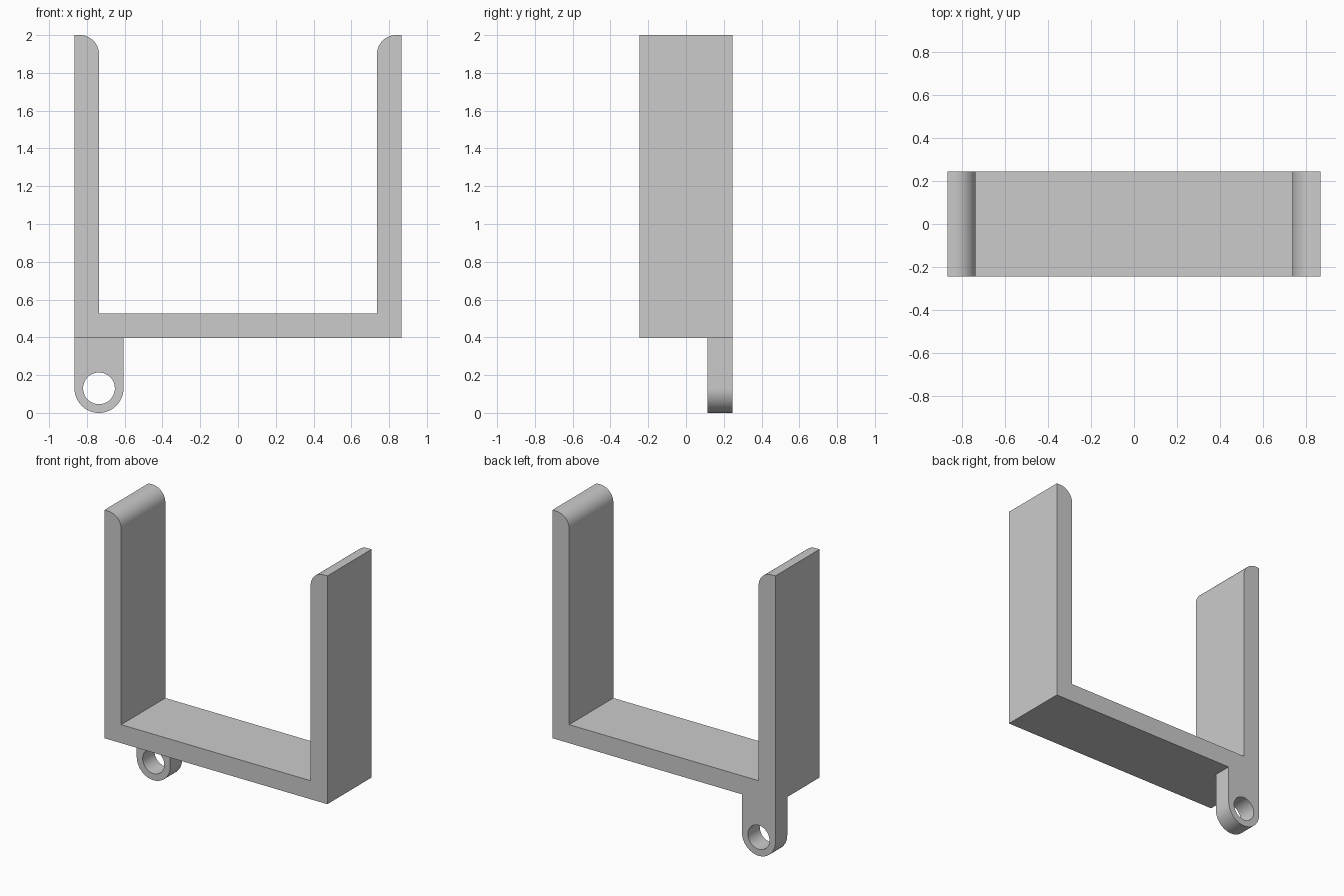
import bpy
from math import cos, sin, pi, radians

cube = bpy.data.objects.get("Cube")
if cube:
    bpy.data.objects.remove(cube, do_unlink=True)

grey = bpy.data.materials.new("plain grey")
grey.use_nodes = True
colour = (0.6, 0.6, 0.6, 1)
grey.diffuse_color = colour
grey.node_tree.nodes["Principled BSDF"].inputs["Base Color"].default_value = colour

HALF_WIDTH, HALF_DEPTH = 0.866, 0.245
BASE, TOP, WALL = 0.397, 2.0, 0.13
ROUND = 0.1
LUG_R, HOLE_R, LUG_DEPTH = 0.13, 0.084, 0.132


def arc(cx, cz, r, start, end, steps):
    """Points on an arc, angles in degrees."""
    angles = [radians(start + (end - start) * i / steps) for i in range(steps + 1)]
    return [(cx + r * cos(a), cz + r * sin(a)) for a in angles]


def extruded(name, loops, y_front, y_back):
    """Solid from closed x-z outlines (later loops are holes)."""
    curve = bpy.data.curves.new(name, "CURVE")
    curve.dimensions = "2D"
    curve.fill_mode = "BOTH"
    curve.extrude = (y_back - y_front) / 2
    for loop in loops:
        spline = curve.splines.new("POLY")
        spline.points.add(len(loop) - 1)
        for point, (x, z) in zip(spline.points, loop):
            point.co = (x, z, 0, 1)
        spline.use_cyclic_u = True
    curve.materials.append(grey)
    obj = bpy.data.objects.new(name, curve)
    bpy.context.collection.objects.link(obj)
    obj.rotation_euler.x = pi / 2
    obj.location.y = (y_front + y_back) / 2
    bpy.ops.object.select_all(action="DESELECT")
    obj.select_set(True)
    bpy.context.view_layer.objects.active = obj
    bpy.ops.object.convert(target="MESH")
    obj = bpy.context.object
    bpy.ops.object.mode_set(mode="EDIT")
    bpy.ops.mesh.select_all(action="SELECT")
    bpy.ops.mesh.remove_doubles(threshold=0.0001)
    bpy.ops.mesh.normals_make_consistent(inside=False)
    bpy.ops.object.mode_set(mode="OBJECT")
    bpy.ops.object.shade_smooth_by_angle(angle=radians(30))
    return obj


# U-shaped bracket: right half of the outline, mirrored for the other half
inner = HALF_WIDTH - WALL
half = [(HALF_WIDTH, BASE), (HALF_WIDTH, TOP)]
half += arc(inner + ROUND, TOP - ROUND, ROUND, 90, 180, 16)
half += [(inner, BASE + WALL)]
outline = half + [(-x, z) for x, z in reversed(half)]
extruded("u_bracket", [outline], -HALF_DEPTH, HALF_DEPTH)

# Hinge lug with a round hole, under the rear right corner
lug_x = LUG_R - HALF_WIDTH
lug = [(lug_x + LUG_R, BASE), (lug_x - LUG_R, BASE)]
lug += arc(lug_x, LUG_R, LUG_R, 180, 360, 32)
hole = arc(lug_x, LUG_R, HOLE_R, 0, 360, 48)[:-1]
extruded("hinge_lug", [lug, hole], HALF_DEPTH - LUG_DEPTH, HALF_DEPTH)
